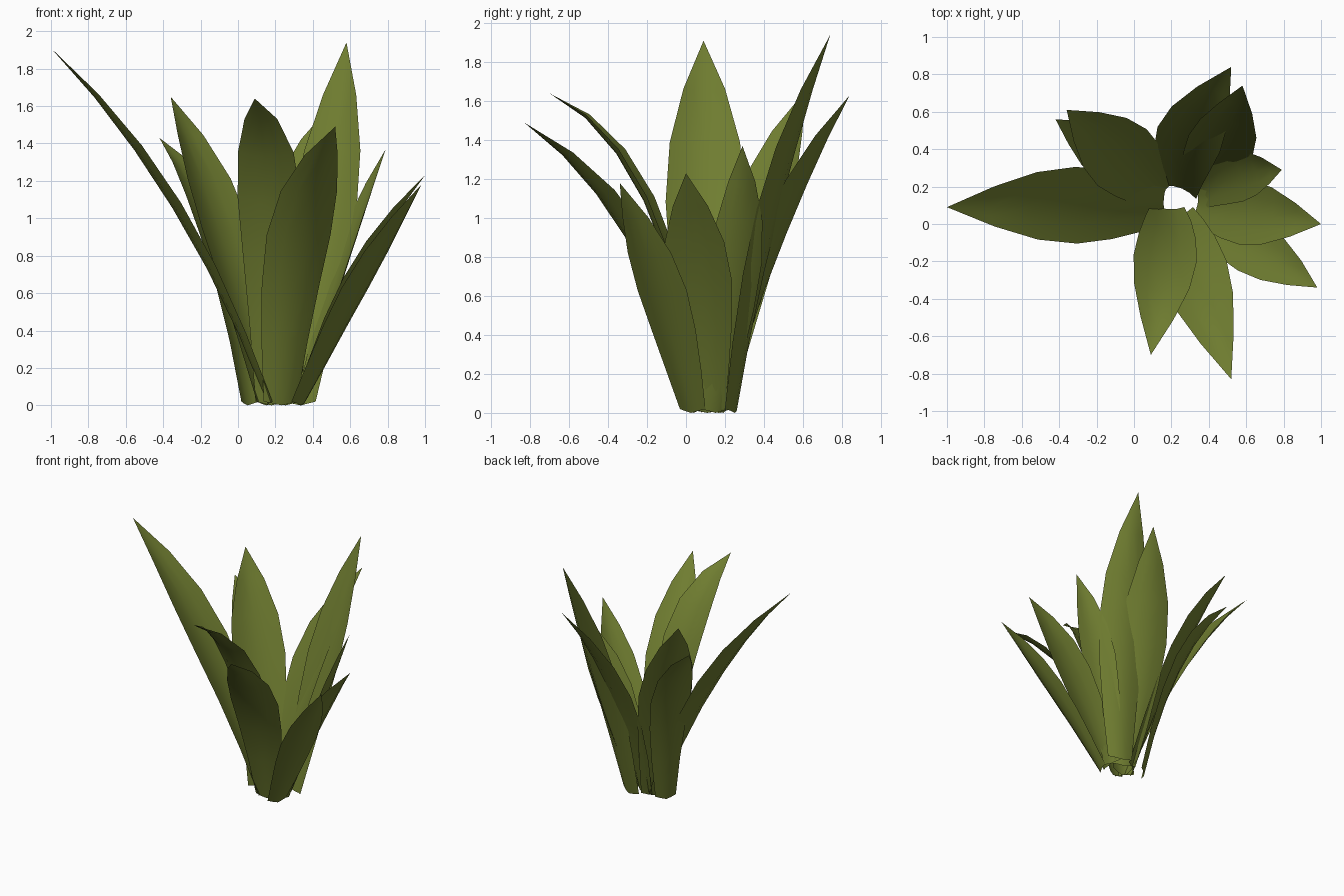
import bpy
import bmesh
from math import radians
from mathutils import Vector

cube = bpy.data.objects.get("Cube")
if cube:
    bpy.data.objects.remove(cube, do_unlink=True)

# Single olive leaf colour
olive = bpy.data.materials.new("olive_green")
olive.use_nodes = True
leaf_colour = (0.16, 0.205, 0.03, 1)
olive.diffuse_color = leaf_colour
olive.node_tree.nodes["Principled BSDF"].inputs["Base Color"].default_value = leaf_colour

# Half-width along a leaf, from root to tip, as a share of its widest point
TAPER = (0.52, 0.72, 0.9, 1.0, 0.88, 0.52, 0)
ACROSS = (-1, -0.5, 0, 0.5, 1)
CUP = 0.25


def arc_point(root, middle, tip, t):
    """Point on the quadratic curve that passes through middle at t = 0.5."""
    control = 2 * middle - (root + tip) / 2
    return root * (1 - t) ** 2 + control * 2 * t * (1 - t) + tip * t ** 2


def build_leaf(name, root, middle, tip, half_width, side=None):
    """A pointed blade, cupped towards the middle of the plant."""
    root, middle, tip = Vector(root), Vector(middle), Vector(tip)
    outward = tip - root
    if side is None:
        side = (-outward.y, outward.x, 0)
    side = Vector(side).normalized()

    bm = bmesh.new()
    rows = []
    last = len(TAPER) - 1
    for i, share in enumerate(TAPER):
        t = i / last
        centre = arc_point(root, middle, tip, t)
        if share == 0:
            rows.append([bm.verts.new(centre)])
            continue
        along = arc_point(root, middle, tip, t + 0.02) - centre
        inward = along.cross(side).normalized()
        if inward.z < 0:
            inward.negate()
        width = half_width * share
        row = []
        for u in ACROSS:
            p = centre + side * u * width + inward * (u * u - 0.5) * CUP * width
            p.z = max(p.z, 0) if i else 0.02 * abs(u)
            row.append(bm.verts.new(p))
        rows.append(row)

    # Skin neighbouring rows, closing with a fan at the tip
    for low, high in zip(rows, rows[1:]):
        for k in range(len(low) - 1):
            if len(high) == 1:
                bm.faces.new((low[k], low[k + 1], high[0]))
            else:
                bm.faces.new((low[k], low[k + 1], high[k + 1], high[k]))
    bm.normal_update()
    for face in bm.faces:
        if face.normal.z < 0:
            face.normal_flip()

    mesh = bpy.data.meshes.new(name)
    bm.to_mesh(mesh)
    bm.free()
    mesh.materials.append(olive)
    leaf = bpy.data.objects.new(name, mesh)
    bpy.context.collection.objects.link(leaf)
    bpy.ops.object.select_all(action="DESELECT")
    leaf.select_set(True)
    bpy.context.view_layer.objects.active = leaf
    bpy.ops.object.shade_smooth_by_angle(angle=radians(40))


# Leaves, named by the way they lean: root, middle, tip, half-width
build_leaf("right_leaf", (.17, .11, 0), (-.33, .1, 1.07), (-1, .09, 1.91), .205)
build_leaf("back_right_leaf", (.16, .16, 0), (-.08, .37, .94), (-.36, .61, 1.65), .2)
build_leaf("back_right_lower_leaf", (.06, .17, 0), (-.12, .36, .9), (-.42, .56, 1.43), .15)
build_leaf("back_leaf", (.25, .18, 0), (.3, .47, .92), (.52, .84, 1.63), .18)
build_leaf("back_tall_leaf", (.33, .24, 0), (.47, .44, 1.04), (.58, .74, 1.94), .18, (.9, -.3, 0))
build_leaf("back_left_leaf", (.34, .15, 0), (.56, .26, .76), (.79, .29, 1.37), .14)
build_leaf("left_leaf", (.33, .11, 0), (.61, .06, .67), (1, 0, 1.23), .175)
build_leaf("front_left_leaf", (.33, .03, 0), (.64, -.13, .62), (.98, -.34, 1.18), .145)
build_leaf("front_leaf", (.23, .05, 0), (.33, -.27, .9), (.52, -.83, 1.49), .18)
build_leaf("front_upright_leaf", (.18, .09, 0), (.165, -.2, 1.1), (.09, -.7, 1.64), .17)
